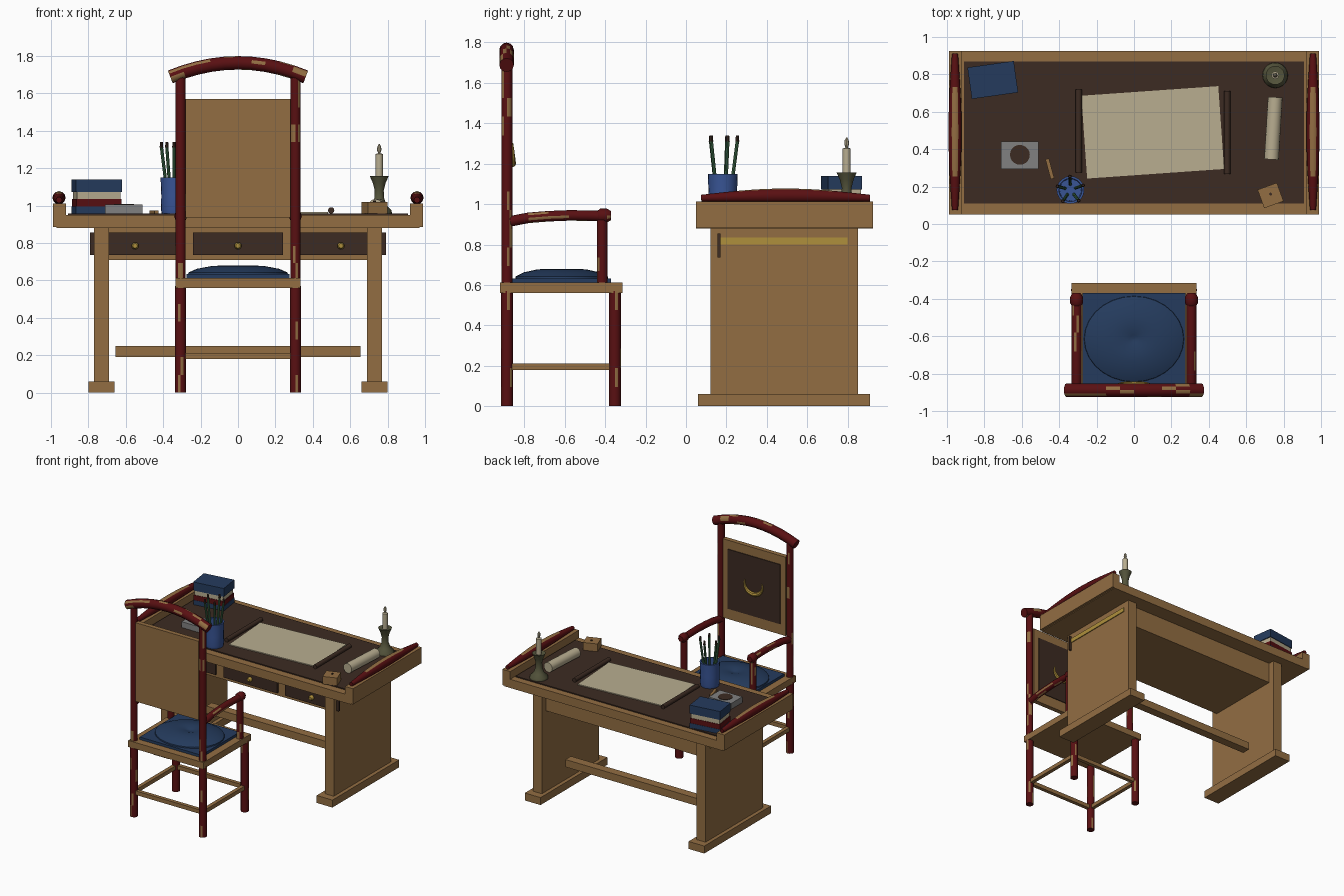
import bpy, bmesh, math, random
from mathutils import Vector, Matrix

if "Cube" in bpy.data.objects:
    bpy.data.objects.remove(bpy.data.objects["Cube"])

random.seed(4)

def material(name, rgb):
    m = bpy.data.materials.new(name)
    m.diffuse_color = (*rgb, 1)
    m.use_nodes = True
    m.node_tree.nodes["Principled BSDF"].inputs["Base Color"].default_value = m.diffuse_color
    return m

TAN = material("tan wood", (.29, .155, .055))
DARK = material("dark brown wood", (.045, .024, .016))
RED = material("red lacquer", (.10, .005, .006))
BLUE = material("navy cloth", (.018, .044, .11))
POT = material("glazed blue", (.04, .09, .30))
CREAM = material("cream paper", (.48, .42, .28))
GRAY = material("gray stone", (.22, .22, .22))
BRASS = material("brass", (.43, .28, .045))
BRONZE = material("green bronze", (.09, .09, .045))
GREEN = material("green bamboo", (.05, .16, .07))

def finish(name, bm, *mats, smooth=False):
    bmesh.ops.recalc_face_normals(bm, faces=bm.faces)
    me = bpy.data.meshes.new(name)
    bm.to_mesh(me)
    bm.free()
    for m in mats:
        me.materials.append(m)
    ob = bpy.data.objects.new(name, me)
    bpy.context.collection.objects.link(ob)
    if smooth:
        bpy.ops.object.select_all(action='DESELECT')
        ob.select_set(True)
        bpy.context.view_layer.objects.active = ob
        bpy.ops.object.shade_smooth_by_angle(angle=math.radians(40))
    return ob

def box(name, x, y, z, mat, turn=0):
    """Box from (min, max) ranges, turned about its own vertical axis."""
    c = Vector((sum(x) / 2, sum(y) / 2, sum(z) / 2))
    s = Matrix.Diagonal((x[1] - x[0], y[1] - y[0], z[1] - z[0], 1))
    bm = bmesh.new()
    bmesh.ops.create_cube(bm, size=1, matrix=Matrix.Translation(c)
                          @ Matrix.Rotation(math.radians(turn), 4, 'Z') @ s)
    return finish(name, bm, mat)

def tube(name, pts, radii, mat, wear=None, sides=12):
    """Swept round bar; wear(centre, normal) picks the faces rubbed to bare wood."""
    pts = [Vector(p) for p in pts]
    if not isinstance(radii, (list, tuple)):
        radii = [radii] * len(pts)
    bm = bmesh.new()
    rings = []
    for i, (p, r) in enumerate(zip(pts, radii)):
        t = (pts[min(i + 1, len(pts) - 1)] - pts[max(i - 1, 0)]).normalized()
        u = t.cross(Vector((0, 1, 0)) if abs(t.y) < .7 else Vector((1, 0, 0))).normalized()
        v = t.cross(u)
        rings.append([bm.verts.new(p + r * (u * math.cos(a) + v * math.sin(a)))
                      for a in (2 * math.pi * k / sides for k in range(sides))])
    for a, b in zip(rings, rings[1:]):
        for k in range(sides):
            n = (k + 1) % sides
            bm.faces.new((a[k], a[n], b[n], b[k]))
    bm.faces.new(rings[0])
    bm.faces.new(rings[-1])
    bm.normal_update()
    bmesh.ops.recalc_face_normals(bm, faces=bm.faces)
    if wear:
        for f in bm.faces:
            if len(f.verts) == 4 and wear(f.calc_center_median(), f.normal):
                f.material_index = 1
    return finish(name, bm, mat, TAN, smooth=True)

def lathe(name, at, profile, mat, sides=20):
    bm = bmesh.new()
    rings = [[bm.verts.new((at[0] + r * math.cos(2 * math.pi * k / sides),
                            at[1] + r * math.sin(2 * math.pi * k / sides), z))
              for k in range(sides)] for r, z in profile]
    for a, b in zip(rings, rings[1:]):
        for k in range(sides):
            n = (k + 1) % sides
            bm.faces.new((a[k], a[n], b[n], b[k]))
    bm.faces.new(rings[0])
    bm.faces.new(rings[-1])
    return finish(name, bm, mat, smooth=True)

def line(a, b, n):
    return [Vector(a).lerp(Vector(b), i / n) for i in range(n + 1)]

def worn(c, n):
    return random.random() < .08

# Desk top, drawer body and stretcher
box("desk_top", (-.97, .97), (.05, .925), (.88, .95), TAN)
box("desk_inlay", (-.91, .91), (.11, .87), (.94, .958), DARK)
box("drawer_body", (-.70, .70), (.17, .80), (.71, .885), TAN)
box("desk_stretcher", (-.655, .655), (.53, .60), (.19, .25), TAN)
for x in (-.55, 0, .55):
    box("drawer_front", (x - .24, x + .24), (.155, .17), (.735, .855), DARK)
    tube("drawer_knob", line((x, .155, .785), (x, .132, .785), 2), [.019, .019, .012], BRASS)

# Desk ends: leg panels, feet, raised ends with red bowed rails
for s in (-1, 1):
    def span(a, b):
        return tuple(sorted((s * a, s * b)))
    box("leg_panel", span(.69, .77), (.12, .85), (.05, .885), TAN)
    box("leg_foot", span(.66, .80), (.06, .91), (0, .06), TAN)
    box("brass_strip", span(.765, .777), (.17, .80), (.80, .835), BRASS)
    box("raised_end", span(.92, .99), (.05, .925), (.885, 1.012), TAN)
    ts = [i / 14 for i in range(15)]
    tube("end_rail", [(s * .957, .075 + .835 * t, 1.03 + .012 * math.sin(math.pi * t)) for t in ts],
         [.016 + .019 * math.sin(math.pi * t) for t in ts], RED,
         lambda c, n: n.z > .8 and abs(c.y - .49) < .24)

# Chair seat, cushion and back
box("seat", (-.335, .335), (-.92, -.315), (.56, .612), TAN)
box("cushion_base", (-.275, .275), (-.86, -.37), (.61, .633), BLUE)
dome = lathe("cushion_dome", (0, 0), [(.27, .62), (.265, .642), (.22, .662), (.14, .677),
                                      (.07, .68), (.025, .668), (.004, .664)], BLUE, 28)
for v in dome.data.vertices:
    v.co.y = v.co.y * .86 - .615
box("back_panel", (-.28, .28), (-.905, -.868), (.935, 1.57), TAN)
box("back_inlay", (-.235, .235), (-.87, -.862), (1.02, 1.50), DARK)
arc = [math.radians(200 + 0) - math.radians(40) + math.radians(220) * i / 20 for i in range(21)]
tube("brass_crescent", [(.08 * math.cos(a), -.858, 1.275 + .075 * math.sin(a)) for a in arc],
     [.003 + .014 * math.sin(math.pi * i / 20) for i in range(21)], BRASS, sides=8)
top = [i / 10 * 2 - 1 for i in range(11)]
tube("top_rail", [(.362 * t, -.888, 1.763 - .075 * t * t) for t in top], .036, RED,
     lambda c, n: random.random() < .16)

# Chair legs, posts, arms
for s in (-1, 1):
    x = s * .307
    tube("back_leg", line((x, -.886, 0), (x, -.886, .57), 6), .030, RED, worn)
    tube("back_post", line((x, -.886, .60), (x, -.886, 1.71), 12), .027, RED, worn)
    tube("front_leg", line((x, -.352, 0), (x, -.352, .57), 6), .030, RED, worn)
    tube("arm_post", line((x, -.415, .60), (x, -.415, .94), 5), .026, RED, worn)
    tube("arm_rest", [(x, -.87, .915), (x, -.78, .932), (x, -.68, .94), (x, -.58, .944),
                      (x, -.49, .943), (x, -.40, .94)], .026, RED,
         lambda c, n: random.random() < .12)
    tube("arm_knob", [(x, -.44, .943), (x, -.425, .943), (x, -.39, .943), (x, -.37, .943)],
         [.022, .034, .034, .022], RED, worn)
    box("side_rung", (x - .015, x + .015), (-.87, -.37), (.18, .212), TAN)
for y in (-.886, -.352):
    box("cross_rung", (-.29, .29), (y - .015, y + .015), (.18, .212), TAN)

# Stack of books
for name, z, w, mat in (("lower_book", (.958, .995), .25, BLUE), ("red_book", (.995, 1.035), .245, RED),
                        ("book_pages", (1.035, 1.072), .235, CREAM), ("upper_book", (1.072, 1.14), .25, BLUE)):
    box(name, (-.755 - w / 2, -.755 + w / 2), (.77 - w * .34, .77 + w * .34), z, mat, 8)

# Ink stone and ink stick
box("ink_stone", (-.71, -.51), (.295, .44), (.958, 1.005), GRAY)
lathe("ink_well", (-.61, .37), [(.053, 1.0), (.053, 1.008)], DARK)
box("ink_stick", (-.46, -.44), (.24, .35), (.958, .975), TAN, 15)

# Brush pot with brushes
px, py = -.34, .182
lathe("brush_pot", (px, py), [(.068, .958), (.072, .98), (.07, 1.05), (.074, 1.15),
                              (.062, 1.15), (.058, .98)], POT)
for i in range(5):
    a = math.radians(20 + 72 * i)
    lean = Vector((math.cos(a), math.sin(a), 0))
    foot = Vector((px, py, .985)) + lean * .03
    tip = Vector((px, py, 1.31)) + lean * .072
    tube("brush_handle", [foot, tip], .0085, GREEN, sides=8)
    tube("brush_tip", [tip, tip + Vector((0, 0, .03))], [.01, .007], DARK, sides=8)

# Paper with roller weights, and a rolled scroll
box("paper", (-.267, .467), (.268, .712), (.957, .965), CREAM, 4)
for x, y in ((-.296, .497), (.498, .49)):
    tube("paper_weight", [(x, y - .222, .974), (x, y + .222, .974)], .017, DARK)
tube("rolled_scroll", [(.735, .345, .996), (.755, .678, .996)], .039, CREAM, sides=16)

# Small box with a button
box("small_box", (.675, .785), (.10, .205), (.958, 1.02), TAN, 20)
lathe("box_button", (.73, .16), [(.008, 1.015), (.008, 1.026)], DARK, 8)

# Candlestick
cx = (.755, .795)
lathe("candlestick", cx, [(.068, .958), (.066, .975), (.04, 1.0), (.026, 1.04), (.024, 1.08),
                          (.034, 1.12), (.05, 1.157), (.02, 1.15)], BRONZE)
lathe("candle", cx, [(.02, 1.145), (.02, 1.275), (.006, 1.28)], CREAM, 12)
lathe("candle_flame", cx, [(.004, 1.275), (.012, 1.297), (.01, 1.315), (.002, 1.33)], CREAM, 8)
